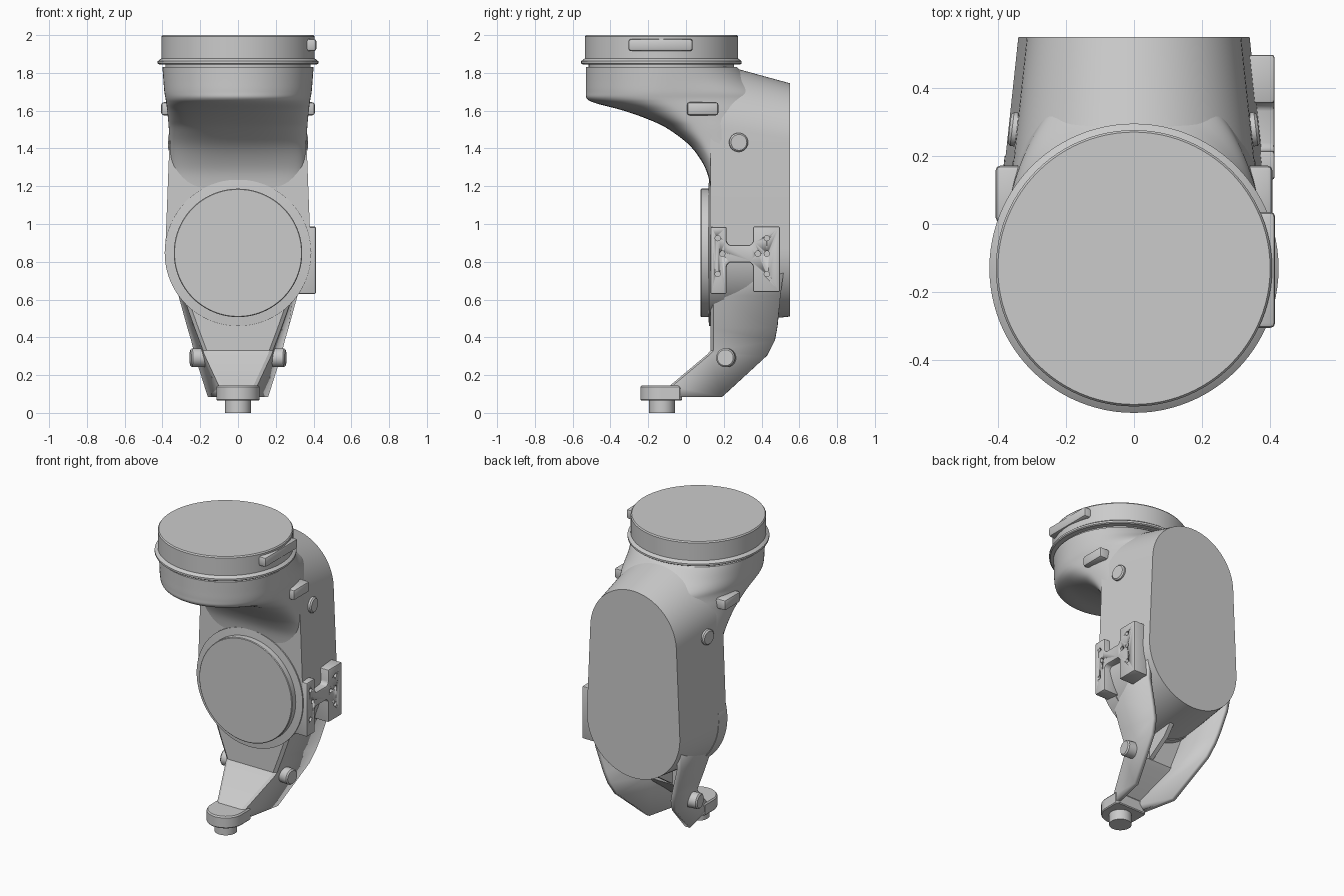
import bpy, bmesh, math
from mathutils import Matrix, Vector

if "Cube" in bpy.data.objects:
    bpy.data.objects.remove(bpy.data.objects["Cube"])


def finish(bm, name, angle=32, bevel=0.0, seg=2):
    bmesh.ops.recalc_face_normals(bm, faces=bm.faces)
    if bevel:
        edges = [e for e in bm.edges if len(e.link_faces) == 2 and e.calc_face_angle() > 0.6]
        bmesh.ops.bevel(bm, geom=edges, offset=bevel, segments=seg, profile=0.5, affect='EDGES')
    me = bpy.data.meshes.new(name)
    bm.to_mesh(me)
    bm.free()
    me.shade_smooth()
    me.set_sharp_from_angle(angle=math.radians(angle))
    ob = bpy.data.objects.new(name, me)
    bpy.context.collection.objects.link(ob)
    return ob


def loft(name, rings, caps=True, closed=True, **kw):
    bm = bmesh.new()
    vs = [[bm.verts.new(p) for p in r] for r in rings]
    n = len(vs[0])
    for a, b in zip(vs, vs[1:]):
        for i in range(n if closed else n - 1):
            j = (i + 1) % n
            bm.faces.new((a[i], a[j], b[j], b[i]))
    if caps:
        bm.faces.new(vs[0])
        bm.faces.new(vs[-1])
    return finish(bm, name, **kw)


def lathe(name, prof, matrix, n=96):
    rings = [[matrix @ Vector((r * math.cos(t), r * math.sin(t), z))
              for t in (2 * math.pi * i / n for i in range(n))] for r, z in prof]
    return loft(name, rings)


def prism_x(name, pts, x0, x1, **kw):
    return loft(name, [[(x, y, z) for y, z in pts] for x in (x0, x1)], **kw)


def rect(y0, y1, z0, z1):
    return [(y0, z0), (y1, z0), (y1, z1), (y0, z1)]


def stadium(y, r0, z0, r1, z1, n=40):
    # lower arc then upper arc, with tangent sides
    tilt = math.asin((r0 - r1) / (z1 - z0))
    low = [(r0, z0, math.pi - tilt + (math.pi + 2 * tilt) * i / n) for i in range(n + 1)]
    low = [(r, z, a - 0) for r, z, a in low]
    low = [(r, z, math.pi - tilt + (math.pi + 2 * tilt) * i / n) for i, (r, z, a) in enumerate(low)]
    up = [(r1, z1, tilt + (math.pi - 2 * tilt) * i / n) for i in range(n + 1)]
    return [(r * math.cos(a), y, z + r * math.sin(a)) for r, z, a in low + up]


def catmull(keys, sub=5):
    out = []
    for i in range(len(keys) - 1):
        p0, p1, p2, p3 = (keys[max(0, min(len(keys) - 1, i + d))] for d in (-1, 0, 1, 2))
        for s in range(sub):
            t = s / sub
            out.append([0.5 * (2 * b + (c - a) * t + (2 * a - 5 * b + 4 * c - d) * t * t
                               + (3 * b - a - 3 * c + d) * t ** 3)
                        for a, b, c, d in zip(p0, p1, p2, p3)])
    return out + [list(keys[-1])]


# Tapered arm housing, ending in the flat rounded plate at the back
loft("arm_housing", [stadium(0.13, 0.385, 0.85, 0.36, 1.50),
                     stadium(0.55, 0.34, 0.85, 0.315, 1.43)])

# Elbow head: horizontal slices (z, centre y, front depth, back depth, half width, squareness)
keys = [(1.83, -.13, .400, .40, .400, 2), (1.76, -.13, .400, .48, .395, 2),
        (1.70, -.13, .400, .58, .390, 2), (1.665, -.12, .405, .60, .384, 2),
        (1.64, -.09, .390, .58, .380, 2), (1.60, -.03, .300, .53, .375, 2.1),
        (1.55, .03, .220, .47, .370, 2.3), (1.50, .08, .170, .42, .366, 2.5),
        (1.41, .14, .115, .36, .360, 3), (1.30, .20, .100, .30, .358, 4),
        (1.20, .24, .112, .26, .355, 5), (1.10, .24, .105, .26, .352, 5)]
rings = []
for z, yc, df, db, w, n in catmull(keys):
    ring = []
    for i in range(96):
        c, s = math.cos(2 * math.pi * i / 96), math.sin(2 * math.pi * i / 96)
        e = 2 / n if s < 0 else 1
        ring.append((math.copysign(w * abs(c) ** e, c),
                     yc + (math.copysign(df * abs(s) ** e, s) if s < 0 else db * s), z))
    rings.append(ring)
loft("elbow_head", rings, angle=50)

# Round top drum with flange
lathe("top_drum", [(.30, 1.78), (.395, 1.815), (.395, 1.825), (.385, 1.83), (.385, 1.845),
                   (.418, 1.845), (.425, 1.85), (.425, 1.862), (.412, 1.872), (.406, 1.876),
                   (.406, 1.992), (.400, 2.0)], Matrix.Translation((0, -.13, 0)))
prism_x("drum_side_pad", rect(-.305, .035, 1.915, 1.98), .33, .415, bevel=.014)

# Front round cover
lathe("front_cover", [(.38, -.20), (.388, -.13), (.388, -.122), (.34, -.118), (.34, -.082), (.336, -.078)],
      Matrix.Translation((0, 0, .847)) @ Matrix.Rotation(math.pi / 2, 4, 'X'))

# Lower leg: open-backed channel, stations of (front y, z, half width, back y, z, half width)
stations = [(.13, .85, .355, .53, .85, .335), (.13, .62, .29, .50, .62, .315),
            (.13, .45, .23, .482, .45, .268), (.13, .33, .185, .468, .38, .247),
            (.115, .312, .18, .425, .30, .228), (-.09, .14, .10, .19, .085, .160),
            (-.15, .14, .09, -.10, .085, .10)]
rings = []
for fy, fz, fw, by, bz, bw in stations:
    ring = [(-bw, by, bz), (-fw, fy + .015, fz), (-fw + .02, fy, fz)]
    rings.append(ring + [(-x, y, z) for x, y, z in reversed(ring)])
leg = loft("lower_leg", rings, caps=False, closed=False, angle=25)
sol = leg.modifiers.new("wall", 'SOLIDIFY')
sol.thickness, sol.offset, sol.use_even_offset = .03, 0, True
# make the wall grow inwards whichever way the normals point
outward = leg.data.polygons[2].normal.y < 0
sol.offset = -1 if outward else 1

# Inner rib and rear floor inside the channel
prism_x("inner_rib", [(.14, .55), (.40, .55), (.30, .42), (.15, .32)], -.015, .015)

# Foot pad and pin
foot = [(.115 * math.cos(a), -.127 + .115 * math.sin(a))
        for a in (math.pi + math.pi * i / 32 for i in range(33))] + [(.115, -.035), (.10, -.02), (-.10, -.02), (-.115, -.035)]
loft("foot_pad", [[(x * k, -.127 + (y + .127) * k, z) for x, y in foot]
                  for z, k in ((.066, .96), (.072, 1), (.136, 1), (.145, .94))])
lathe("foot_pin", [(.068, 0), (.068, .08)], Matrix.Translation((0, -.127, 0)), 48)

# Mirrored side lugs and round bosses
for s, side in ((1, "right"), (-1, "left")):
    prism_x("shoulder_lug_" + side, rect(.005, .172, 1.575, 1.645), s * .30, s * .407, bevel=.015)
    for nm, x, y, z, tilt in (("upper", .366, .28, 1.432, .12), ("lower", .252, .208, .292, -.12)):
        m = (Matrix.Translation((s * x, y, z)) @ Matrix.Rotation(s * tilt, 4, 'Z')
             @ Matrix.Rotation(s * math.pi / 2, 4, 'Y'))
        lathe(nm + "_boss_" + side, [(.05, -.075), (.05, -.008), (.042, 0)], m, 40)

# H-shaped mounting bracket with drilled holes, right side only
h = [(.13, .63), (.215, .63), (.215, .78), (.23, .797), (.34, .797), (.355, .78), (.355, .64), (.497, .64),
     (.497, .987), (.355, .987), (.355, .905), (.34, .888), (.23, .888), (.215, .905), (.215, .985), (.13, .985)]
bracket = prism_x("mounting_bracket", h, .27, .413, bevel=.008)
bm = bmesh.new()
for y, z in ((.168, .925), (.168, .735), (.192, .843), (.38, .843), (.428, .925), (.428, .843), (.428, .735)):
    bmesh.ops.create_cone(bm, cap_ends=True, segments=20, radius1=.014, radius2=.014, depth=.08,
                          matrix=Matrix.Translation((.413, y, z)) @ Matrix.Rotation(math.pi / 2, 4, 'Y'))
cutter = finish(bm, "bracket_hole_cutter")
cutter.hide_render = True
cutter.hide_set(True)
cut = bracket.modifiers.new("holes", 'BOOLEAN')
cut.object, cut.operation, cut.solver = cutter, 'DIFFERENCE', 'EXACT'
